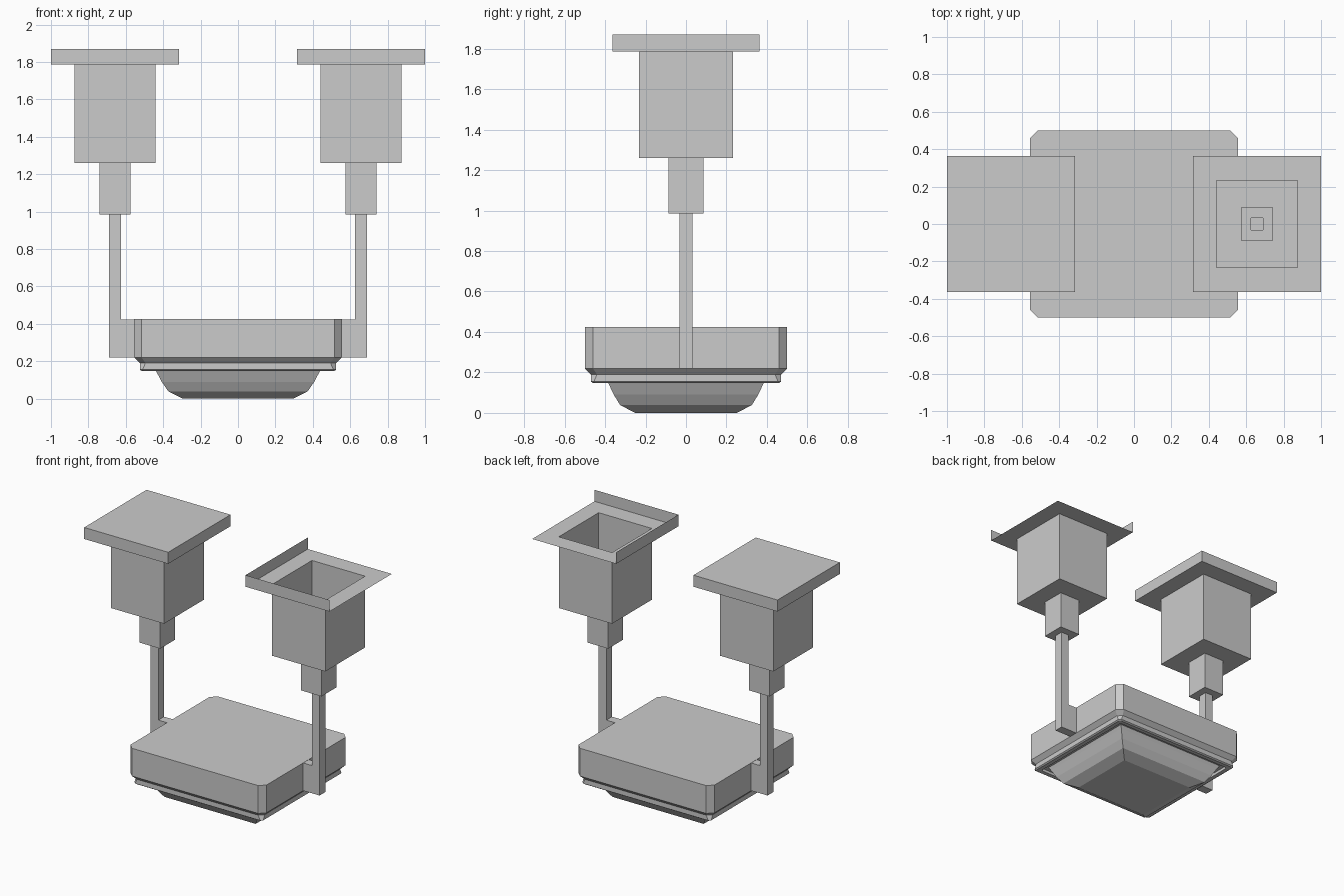
import bpy, bmesh

if "Cube" in bpy.data.objects:
    bpy.data.objects.remove(bpy.data.objects["Cube"])


def ring(cx, hx, hy, z, c=0.0):
    """Rectangular outline, counter-clockwise, with optional corner chamfer c."""
    if c == 0:
        pts = [(-hx, -hy), (hx, -hy), (hx, hy), (-hx, hy)]
    else:
        pts = [(-hx + c, -hy), (hx - c, -hy), (hx, -hy + c), (hx, hy - c),
               (hx - c, hy), (-hx + c, hy), (-hx, hy - c), (-hx, -hy + c)]
    return [(x + cx, y, z) for x, y in pts]


def loft(name, rings, top=True, bottom=True, skip=()):
    """Join outlines from top to bottom; skip holds (level, side) faces left out."""
    bm = bmesh.new()
    loops = [[bm.verts.new(p) for p in r] for r in rings]
    for k, (a, b) in enumerate(zip(loops, loops[1:])):
        n = len(a)
        for i in range(n):
            if (k, i) not in skip:
                j = (i + 1) % n
                bm.faces.new((a[i], b[i], b[j], a[j]))
    if top:
        bm.faces.new(loops[0])
    if bottom:
        bm.faces.new(loops[-1][::-1])
    loose = [v for v in bm.verts if not v.link_faces]
    bmesh.ops.delete(bm, geom=loose, context='VERTS')
    me = bpy.data.meshes.new(name)
    bm.to_mesh(me)
    bm.free()
    ob = bpy.data.objects.new(name, me)
    bpy.context.collection.objects.link(ob)
    return ob


# Stepped hangers: flange, box, neck and rod as one hollow shell.
# The right one has an open top and lacks the outer and back flange walls.
HANGER = [(0.3425, 0.363, 1.87), (0.3425, 0.363, 1.785),
          (0.217, 0.232, 1.785), (0.217, 0.232, 1.26),
          (0.084, 0.087, 1.26), (0.084, 0.087, 0.985),
          (0.031, 0.033, 0.985), (0.031, 0.033, 0.22)]
for side, s in (("left", -1), ("right", 1)):
    is_open = s > 0
    loft(side + "_hanger", [ring(s * 0.6575, *h) for h in HANGER],
         top=not is_open, skip={(0, 1), (0, 2)} if is_open else ())
    # Foot joining the rod to the housing
    loft(side + "_foot", [ring(s * 0.59, 0.0365, 0.033, z) for z in (0.424, 0.22)])

# Housing: chamfered block, tapered underside, rim and shallow recess
loft("housing", [ring(0, 0.555, 0.5, 0.425, 0.04),
                 ring(0, 0.555, 0.5, 0.22, 0.04),
                 ring(0, 0.525, 0.47, 0.19, 0.03),
                 ring(0, 0.525, 0.47, 0.155, 0.015),
                 ring(0, 0.515, 0.46, 0.148, 0.015),
                 ring(0, 0.485, 0.43, 0.148, 0.01),
                 ring(0, 0.485, 0.43, 0.168, 0.01)])

# Domed lens below the housing
LENS = [(0.45, 0.395, 0.168), (0.437, 0.383, 0.145), (0.408, 0.357, 0.09),
        (0.372, 0.325, 0.038), (0.297, 0.25, 0.0)]
loft("lens", [ring(0, *p) for p in LENS])
